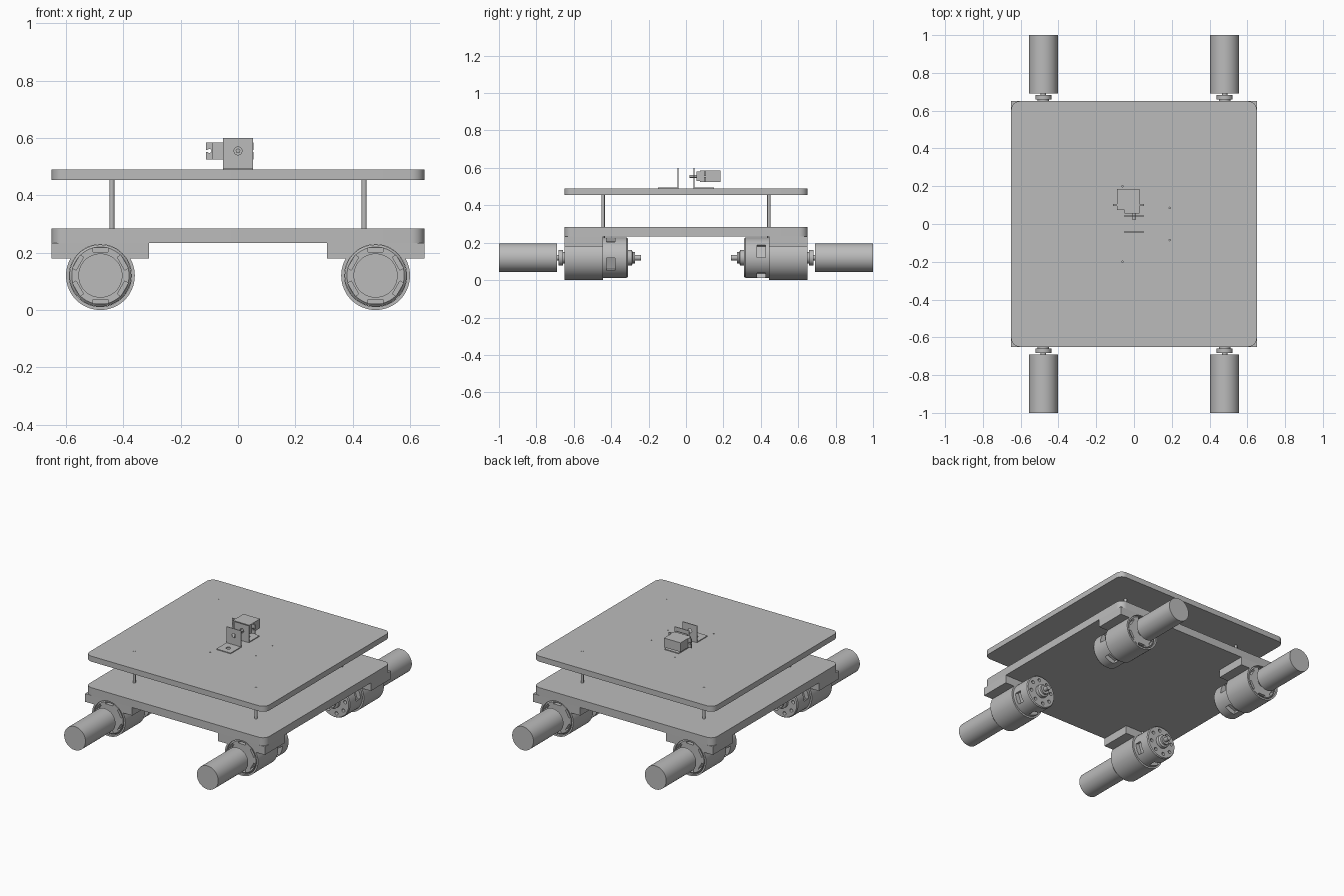
import bpy, bmesh, math
from mathutils import Matrix, Vector

cube = bpy.data.objects.get("Cube")
if cube:
    bpy.data.objects.remove(cube, do_unlink=True)

grey = bpy.data.materials.new("plain grey")
grey.use_nodes = True
GREY = (0.5, 0.5, 0.5, 1)
grey.diffuse_color = GREY
grey.node_tree.nodes["Principled BSDF"].inputs["Base Color"].default_value = GREY


def finish(bm):
    """Recalculate normals, smooth shallow edges and keep the rest sharp."""
    bmesh.ops.recalc_face_normals(bm, faces=bm.faces)
    for f in bm.faces:
        f.smooth = True
    for e in bm.edges:
        e.smooth = len(e.link_faces) == 2 and e.calc_face_angle(0) < math.radians(30)


def make(name, bm):
    finish(bm)
    mesh = bpy.data.meshes.new(name)
    bm.to_mesh(mesh)
    bm.free()
    mesh.materials.append(grey)
    obj = bpy.data.objects.new(name, mesh)
    bpy.context.collection.objects.link(obj)
    return obj


def prism(name, points, axis, a, b):
    """Extrude a 2D outline along y (points are x, z) or z (points are x, y)."""
    bm = bmesh.new()
    place = (lambda p: (p[0], a, p[1])) if axis == 'Y' else (lambda p: (p[0], p[1], a))
    face = bm.faces.new([bm.verts.new(place(p)) for p in points])
    out = bmesh.ops.extrude_face_region(bm, geom=[face])
    step = Vector((0, b - a, 0)) if axis == 'Y' else Vector((0, 0, b - a))
    bmesh.ops.translate(bm, vec=step, verts=[v for v in out["geom"] if isinstance(v, bmesh.types.BMVert)])
    return make(name, bm)


def arc(cx, cy, r, start, end, n):
    angles = [math.radians(start + (end - start) * i / n) for i in range(n + 1)]
    return [(cx + r * math.cos(t), cy + r * math.sin(t)) for t in angles]


def rod(name, cx, cy, r, axis, a, b, n=32):
    return prism(name, arc(cx, cy, r, 0, 360, n)[:-1], axis, a, b)


def box(name, lo, hi):
    (x, y, z), (u, v, w) = lo, hi
    return prism(name, [(x, y), (u, y), (u, v), (x, v)], 'Z', z, w)


def lathe(name, profile, n=48):
    """Spin (radius, y) pairs around the y axis."""
    bm = bmesh.new()
    verts = [bm.verts.new((r, y, 0)) for r, y in profile]
    edges = [bm.edges.new(pair) for pair in zip(verts, verts[1:])]
    bmesh.ops.spin(bm, geom=verts + edges, axis=(0, 1, 0), cent=(0, 0, 0),
                   angle=math.tau, steps=n, use_merge=True)
    bmesh.ops.remove_doubles(bm, verts=bm.verts, dist=1e-5)
    return make(name, bm)


def cut(obj, cutters):
    """Subtract the cutters, bake the result and drop the cutters."""
    for c in cutters:
        mod = obj.modifiers.new("cut", 'BOOLEAN')
        mod.operation, mod.solver, mod.object = 'DIFFERENCE', 'EXACT', c
    graph = bpy.context.evaluated_depsgraph_get()
    mesh = bpy.data.meshes.new_from_object(obj.evaluated_get(graph))
    obj.modifiers.clear()
    obj.data = mesh
    for c in cutters:
        bpy.data.objects.remove(c, do_unlink=True)
    bm = bmesh.new()
    bm.from_mesh(mesh)
    finish(bm)
    bm.to_mesh(mesh)
    bm.free()
    return obj


def ring(count, offset, build):
    """Repeat a cutter around the y axis."""
    out = []
    for i in range(count):
        c = build()
        c.data.transform(Matrix.Rotation(math.tau * i / count + math.radians(offset), 4, 'Y'))
        out.append(c)
    return out


# Decks with rounded corners
HALF, ROUND = 0.65, 0.045
outline = []
for k, (sx, sy) in enumerate([(1, 1), (-1, 1), (-1, -1), (1, -1)]):
    c = HALF - ROUND
    outline += arc(sx * c, sy * c, ROUND, 90 * k, 90 * k + 90, 8)
prism("lower_deck", outline, 'Z', 0.233, 0.284)
upper = prism("upper_deck", outline, 'Z', 0.454, 0.49)

# Small screw holes through the upper deck
holes = [(-0.06, 0.2), (-0.06, -0.2), (0.19, 0.085), (0.19, -0.085), (0.05, -0.145)]
cut(upper, [rod("hole", x, y, 0.004, 'Z', 0.44, 0.5, 12) for x, y in holes])

# Standoffs between the decks
for sx, side in ((1, "left"), (-1, "right")):
    for sy, end in ((1, "back"), (-1, "front")):
        rod(f"{end}_{side}_standoff", sx * 0.44, sy * 0.443, 0.009, 'Z', 0.225, 0.491, 16)

# Motor mount: flanged block with a round cradle, bored for the motor
saddle = [(-0.17, 0.113), (-0.17, 0.06)] + arc(0, 0, 0.12, 150, 390, 40) + [(0.17, 0.06), (0.17, 0.113)]
mount = cut(prism("motor_mount", saddle, 'Y', -HALF, -0.444),
            [rod("bore", 0, 0, 0.1085, 'Y', -0.7, -0.4, 48)])

# Motor can with side windows, face slots and end holes
can = lathe("motor_can", [(0, -0.644), (0.1, -0.644), (0.108, -0.636), (0.108, -0.318),
                          (0.103, -0.311), (0, -0.311)])
cutters = ring(4, 20, lambda: box("window", (-0.036, -0.425, 0.078), (0.036, -0.38, 0.13)))
cutters += ring(6, 0, lambda: box("slot", (-0.026, -0.7, 0.083), (0.026, -0.61, 0.097)))
cutters += ring(8, 10, lambda: rod("vent", 0, 0.078, 0.011, 'Y', -0.335, -0.3, 16))
cut(can, cutters)

# Rear boss, shaft, hub and wheel roller
boss = lathe("motor_boss", [(0, -0.315), (0.042, -0.315), (0.042, -0.29), (0.03, -0.284),
                            (0.03, -0.272), (0.015, -0.272), (0.015, -0.24), (0, -0.24)], 32)
hub = lathe("wheel_hub", [(0, -0.70), (0.014, -0.70), (0.014, -0.682), (0.042, -0.682),
                          (0.042, -0.658), (0.03, -0.658), (0.03, -0.64), (0, -0.64)], 32)
wheel = rod("wheel", 0, 0, 0.077, 'Y', -1.0, -0.69, 48)

# Place one drive unit at each corner
for part in (mount, can, boss, hub, wheel):
    base = part.name
    for sx, side in ((-1, "right"), (1, "left")):
        for turn, end in ((0, "front"), (math.pi, "back")):
            copy = part.copy()
            copy.name = f"{end}_{side}_{base}"
            copy.location = (sx * 0.48, 0, 0.12)
            copy.rotation_euler.z = turn
            bpy.context.collection.objects.link(copy)
    bpy.data.objects.remove(part, do_unlink=True)

# Pair of angle brackets on the upper deck
TOP, T = 0.49, 0.005
for s, end in ((-1, "front"), (1, "back")):
    near, far = s * 0.042, s * 0.15
    plate = box(f"{end}_bracket_upright", (-0.052, near - T / 2, TOP), (0.052, near + T / 2, 0.6))
    cut(plate, [rod("hole", 0, 0.555, 0.014, 'Y', near - 0.02, near + 0.02, 24)])
    foot = box(f"{end}_bracket_foot", (-0.052, min(near, far), TOP), (0.052, max(near, far), TOP + T))
    cut(foot, [rod("hole", 0, s * 0.1, 0.014, 'Z', 0.48, 0.51, 24)])

# Servo: body, gear case, notched ears and output shaft
box("servo_body", (-0.09, 0.075, 0.525), (0.03, 0.185, 0.585))
box("servo_gear_case", (-0.05, 0.055, 0.53), (0.03, 0.075, 0.58))
ears = box("servo_ears", (-0.112, 0.096, 0.525), (0.054, 0.106, 0.585))
notches = []
for x, edge in ((-0.1, -0.12), (0.042, 0.06)):
    notches.append(rod("hole", x, 0.555, 0.007, 'Y', 0.08, 0.12, 16))
    notches.append(box("notch", (min(x, edge), 0.08, 0.552), (max(x, edge), 0.12, 0.558)))
cut(ears, notches)
rod("servo_shaft", 0, 0.555, 0.008, 'Y', 0.02, 0.06, 16)
